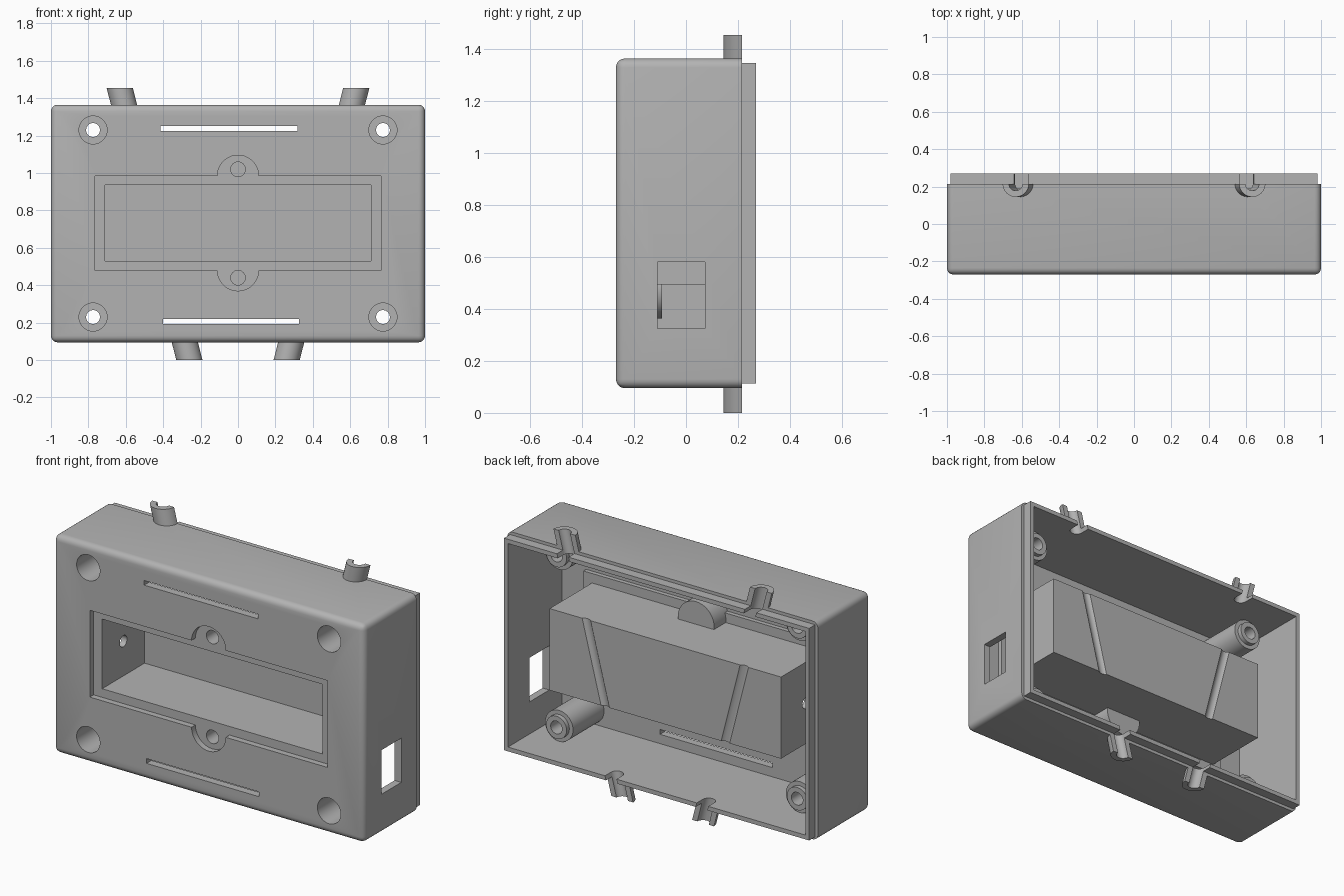
import bpy, bmesh, math

if "Cube" in bpy.data.objects:
    bpy.data.objects.remove(bpy.data.objects["Cube"])

plastic = bpy.data.materials.new("grey_plastic")
plastic.use_nodes = True
GREY = (0.45, 0.45, 0.45, 1)
plastic.diffuse_color = GREY
plastic.node_tree.nodes["Principled BSDF"].inputs["Base Color"].default_value = GREY


def rect(u0, u1, v0, v1):
    return [(u0, v0), (u1, v0), (u1, v1), (u0, v1)]


def arc(u, v, r, start=0, sweep=360, n=40):
    count = n if sweep == 360 else n + 1
    angles = [math.radians(start + sweep * i / n) for i in range(count)]
    return [(u + r * math.cos(a), v + r * math.sin(a)) for a in angles]


def prism(name, profile, lo, hi, axis="y", lean=None, round_edges=0):
    """Extrude a 2D profile along an axis; lean shifts x by height."""
    place = {"x": lambda p, t: (t, p[0], p[1]),
             "y": lambda p, t: (p[0], t, p[1]),
             "z": lambda p, t: (p[0], p[1], t)}[axis]
    bm = bmesh.new()
    ends = [[bm.verts.new(place(p, t)) for p in profile] for t in (lo, hi)]
    bm.faces.new(ends[0])
    bm.faces.new(ends[1])
    for i in range(len(profile)):
        j = (i + 1) % len(profile)
        bm.faces.new((ends[0][i], ends[0][j], ends[1][j], ends[1][i]))
    if lean:
        for v in bm.verts:
            v.co.x += lean(v.co.z)
    if round_edges:
        edges = [e for e in bm.edges if min(v.co.y for v in e.verts) < lo + 0.001]
        bmesh.ops.bevel(bm, geom=edges, offset=round_edges, segments=5,
                        profile=0.5, affect="EDGES")
    bmesh.ops.recalc_face_normals(bm, faces=bm.faces)
    mesh = bpy.data.meshes.new(name)
    bm.to_mesh(mesh)
    bm.free()
    mesh.materials.append(plastic)
    obj = bpy.data.objects.new(name, mesh)
    bpy.context.collection.objects.link(obj)
    return obj


def boolean(obj, other, operation):
    mod = obj.modifiers.new("boolean", "BOOLEAN")
    mod.operation, mod.solver, mod.object = operation, "EXACT", other
    bpy.context.view_layer.objects.active = obj
    bpy.ops.object.modifier_apply(modifier=mod.name)


def merge(obj, other, operation="UNION"):
    boolean(obj, other, operation)
    bpy.data.objects.remove(other)


def spout_lean(side):
    return lambda z: side * (0.26 + 0.256 * z)


SEAM = 0.215
MID = 0.7325
corners = [(x, z) for x in (-0.775, 0.775) for z in (0.23, 1.23)]
tabs = [("lower", 0.48, 0.44), ("upper", 0.985, 1.02)]

# Rounded outer shell with a stepped lip, hollowed from the back
shell = prism("shell", rect(-1, 1, 0.095, 1.365), -0.27, SEAM, round_edges=0.035)
merge(shell, prism("lip", rect(-0.982, 0.982, 0.113, 1.347), 0, 0.27))
merge(shell, prism("cavity", rect(-0.957, 0.957, 0.138, 1.322), -0.225, 0.4), "DIFFERENCE")
parts = [shell]

# Battery compartment and the thickened wall around its cover seat
parts.append(prism("battery_compartment", rect(-0.745, 0.745, 0.495, 0.97), -0.23, 0.19))
parts.append(prism("cover_seat", rect(-0.8, 0.8, 0.44, 1.025), -0.232, -0.2))

# Screw bosses behind the cover tabs
for label, z, hole_z in tabs:
    parts.append(prism(label + "_cover_boss", arc(0, z, 0.117), -0.231, -0.092))

# Corner screw posts with a stepped tip
for i, (x, z) in enumerate(corners):
    post = prism(f"corner_post_{i + 1}", arc(x, z, 0.09), -0.25, 0.06)
    merge(post, prism("tip", arc(x, z, 0.066), -0.1, 0.085))
    parts.append(post)

# Slanted half-round cable spouts at top and bottom
for side in (-1, 1):
    for label, lo, hi in (("lower", 0, 0.13), ("upper", 1.33, 1.455)):
        parts.append(prism(f"{label}_spout_{'left' if side > 0 else 'right'}",
                           arc(0, SEAM, 0.07, 180, 180, 20), lo, hi, "z", spout_lean(side)))

# Openings: cover recess with round tabs, and the battery pocket
cuts = []
recess = ([(-0.765, 0.48)] + arc(0, 0.48, 0.11, 180, 180, 20) + [(0.765, 0.48), (0.765, 0.985)]
          + arc(0, 0.985, 0.11, 0, 180, 20) + [(-0.765, 0.985)])
cuts.append(prism("recess", recess, -0.4, -0.235))
cuts.append(prism("pocket", rect(-0.71, 0.71, 0.53, 0.935), -0.41, 0.155))
cuts.append(prism("wire_hole", arc(-0.04, MID, 0.033), -0.8, 0.8, "x"))
for label, z, hole_z in tabs:
    cuts.append(prism("tab_hole", arc(0, hole_z, 0.039), -0.42, -0.11))

# Openings: counterbored corner holes
for x, z in corners:
    cuts.append(prism("counterbore", arc(x, z, 0.075), -0.43, 0.0))
    cuts.append(prism("screw_hole", arc(x, z, 0.037), -0.44, 0.4))

# Openings: vent slits and the side window
cuts.append(prism("top_slit", rect(-0.415, 0.317, 1.225, 1.252), -0.4, -0.15))
cuts.append(prism("bottom_slit", rect(-0.4, 0.325, 0.192, 0.22), -0.4, -0.15))
cuts.append(prism("window", rect(-0.11, 0.073, 0.325, 0.582), 0.9, 1.1, "x"))

# Openings: slanted cable grooves running the full height
for side in (-1, 1):
    groove = arc(0, SEAM, 0.037, 180, 180, 20) + [(0.037, 0.4), (-0.037, 0.4)]
    cuts.append(prism("groove", groove, -0.1, 1.55, "z", spout_lean(side)))


def bounds(obj):
    return [(min(v.co[i] for v in obj.data.vertices), max(v.co[i] for v in obj.data.vertices))
            for i in range(3)]


def touches(a, b):
    return all(p[0] < q[1] and q[0] < p[1] for p, q in zip(bounds(a), bounds(b)))


for part in parts:
    for cut in cuts:
        # The wire hole belongs to the compartment alone
        if touches(part, cut) and (cut.name != "wire_hole" or part.name == "battery_compartment"):
            boolean(part, cut, "DIFFERENCE")
for cut in cuts:
    bpy.data.objects.remove(cut)

for part in parts:
    bpy.ops.object.select_all(action="DESELECT")
    part.select_set(True)
    bpy.context.view_layer.objects.active = part
    bpy.ops.object.shade_smooth_by_angle(angle=math.radians(30))
